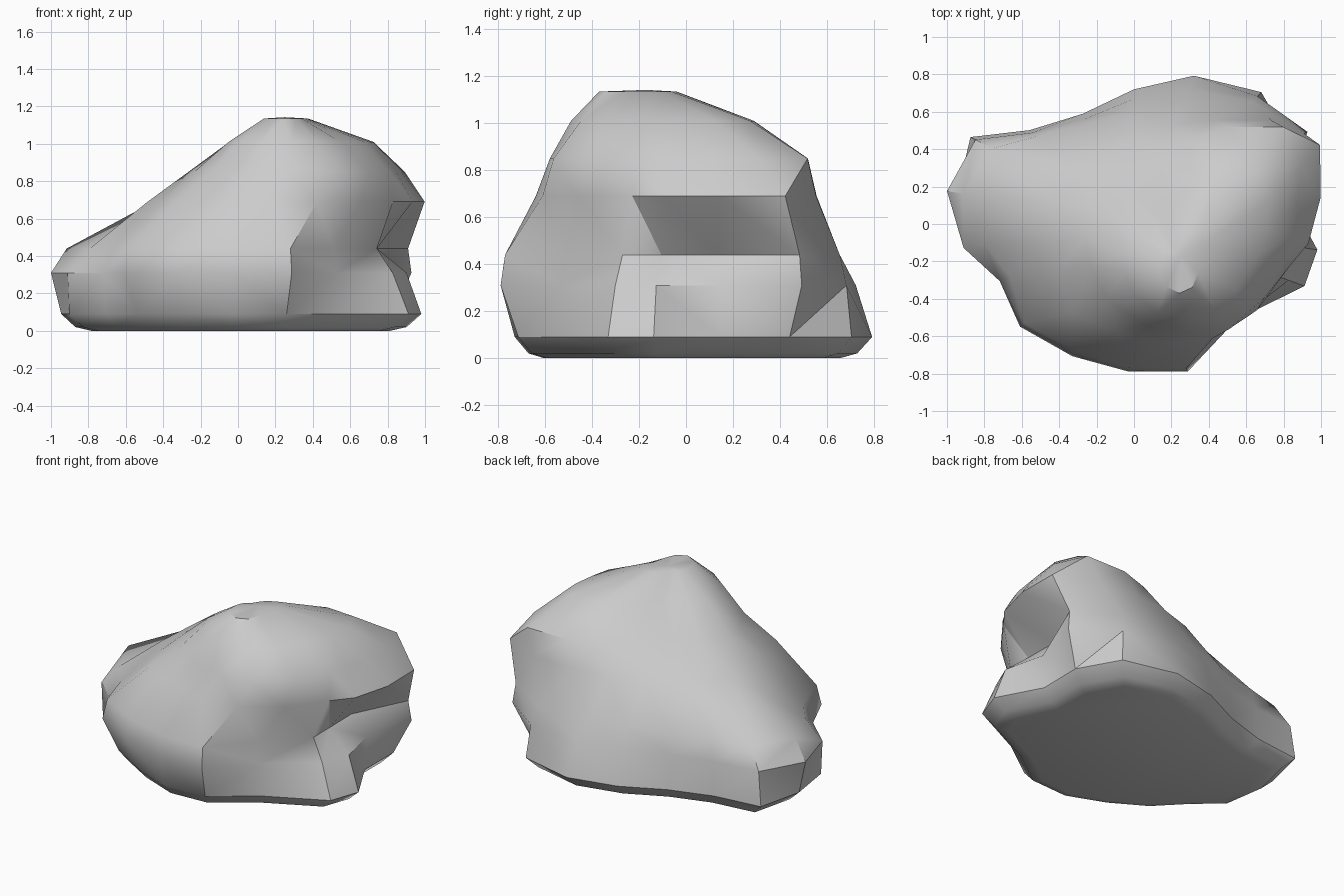
import bpy, bmesh
from math import radians, cos, sin

# Directions of the rock's main corners, shared by every level
ANGLES = [-8, 10, 28, 46, 68, 90, 115, 138, 152, 170, 188, 203, 222, 245, 268, 290, 315, 340]

# Level contours: radius along each direction
foot = [.99, .84, .94, .98, .855, .72, .65, .75, .99, .96, .91, .77, .72, .69, .73, .76, .74, .97]
belly = [.91, .85, 1.05, .95, .78, .67, .62, .73, .96, 1.015, .92, .78, .82, .78, .79, .84, .75, .88]
recess = [.75, .75, 1.03, .91, .70, .61, .59, .70, .86, .93, .80, .72, .79, .75, .77, .82, .72, .79]
ledge = [.74, .81, .90, .77, .60, .53, .51, .53, .57, .66, .69, .66, .71, .65, .64, .65, .65, .67]
shoulder = [.55, .58, .67, .72, .56, .45, .38, .37, .39, .47, .57, .58, .60, .59, .58, .60, .56, .54]
crown = [.38, .41, .48, .52, .42, .29, .22, .20, .21, .27, .35, .38, .41, .41, .39, .37, .35, .35]
peak = [.11, .12, .14, .15, .14, .10, .07, .06, .06, .08, .10, .12, .15, .18, .20, .18, .13, .11]

bm = bmesh.new()


def ring(z, cx, cy, radii, scale=1.0):
    return [bm.verts.new((cx + r * scale * cos(radians(a)), cy + r * scale * sin(radians(a)), z))
            for a, r in zip(ANGLES, radii)]


# Stack of contours from the flat underside to the peak
rings = [
    ring(0.0, 0, 0, foot, .83),
    ring(.02, 0, 0, foot, .92),
    ring(.09, 0, 0, foot),
    ring(.31, 0, 0, belly),
    ring(.44, 0, 0, recess),
    ring(.69, .2, 0, ledge),
    ring(.85, .3, 0, shoulder),
    ring(1.01, .3, -.1, crown),
    ring(1.135, .25, -.17, peak),
]
n = len(ANGLES)
for low, high in zip(rings, rings[1:]):
    for k in range(n):
        j = (k + 1) % n
        bm.faces.new((low[k], low[j], high[j], high[k]))
bm.faces.new(rings[0][::-1])

# Slightly domed top
top = bm.verts.new((.25, -.17, 1.142))
for k in range(n):
    bm.faces.new((rings[-1][k], rings[-1][(k + 1) % n], top))

# Triangulate for a chipped, faceted look
bmesh.ops.triangulate(bm, faces=bm.faces[:], quad_method='SHORT_EDGE')
bmesh.ops.recalc_face_normals(bm, faces=bm.faces[:])

mesh = bpy.data.meshes.new("rock")
bm.to_mesh(mesh)
bm.free()
rock = bpy.data.objects.new("rock", mesh)
bpy.context.collection.objects.link(rock)
bpy.context.view_layer.objects.active = rock
rock.select_set(True)
bpy.ops.object.shade_smooth_by_angle(angle=radians(37))
